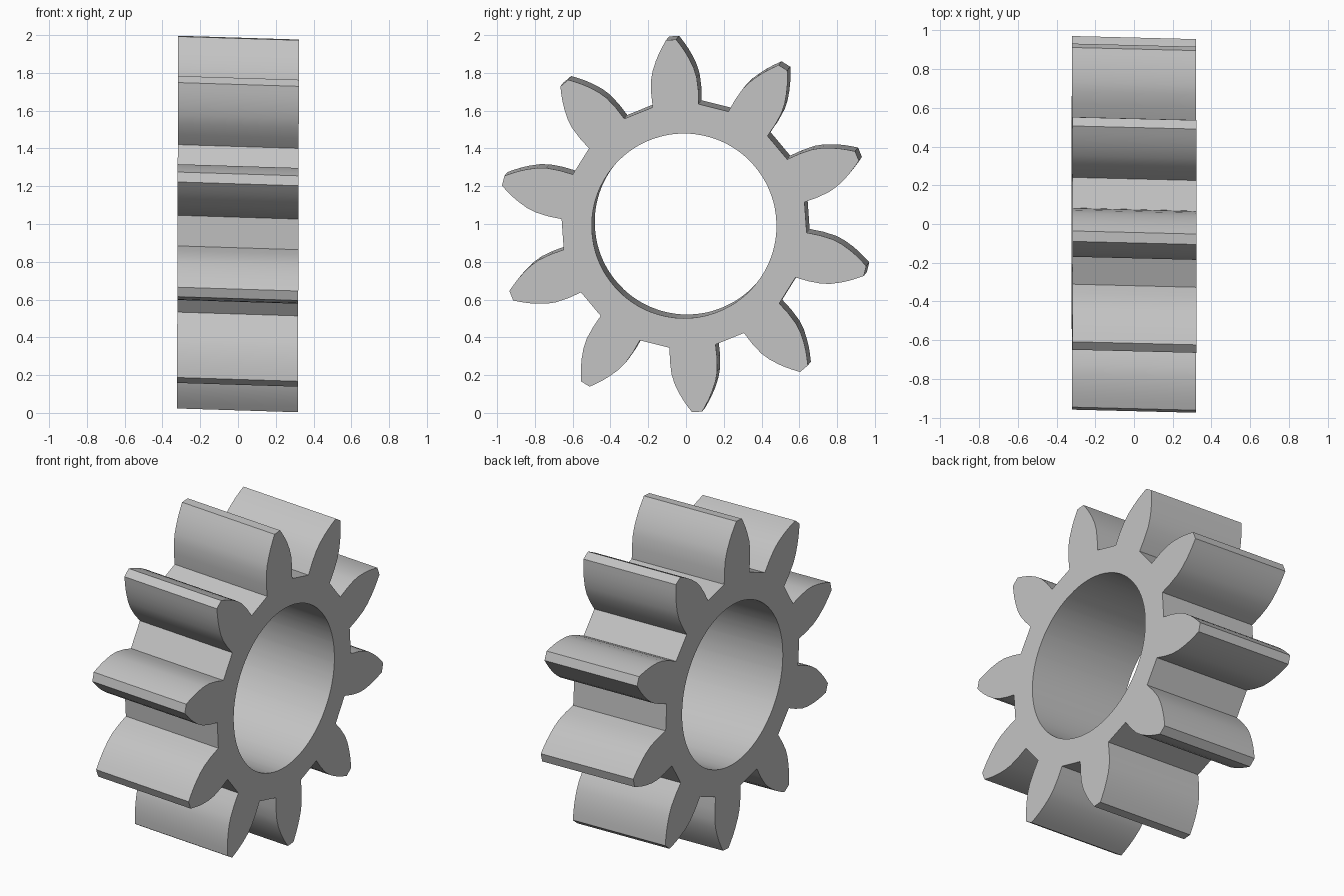
import bpy, bmesh, math

if "Cube" in bpy.data.objects:
    bpy.data.objects.remove(bpy.data.objects["Cube"], do_unlink=True)

TEETH, BORE, HALF = 10, 0.489, 0.32
PITCH = 2 * math.pi / TEETH
START = math.radians(94)

# Half of one tooth: (distance along the tooth axis, half width), root to tip
flank = [(0.638, 0.122), (0.71, 0.125), (0.78, 0.121), (0.83, 0.109),
         (0.88, 0.089), (0.92, 0.069), (0.955, 0.048), (0.987, 0.027)]

# Full tooth, then two points along the flat root to the next tooth
tooth = [(r, -w) for r, w in flank] + [(r, w) for r, w in reversed(flank)]
root_a = tooth[-1]
r0, w0 = flank[0]
root_b = (r0 * math.cos(PITCH) + w0 * math.sin(PITCH),
          r0 * math.sin(PITCH) - w0 * math.cos(PITCH))
for t in (1 / 3, 2 / 3):
    tooth.append(tuple(a + (b - a) * t for a, b in zip(root_a, root_b)))

# Polar outline of the whole gear
outline = [(math.hypot(u, v), START + k * PITCH + math.atan2(v, u))
           for k in range(TEETH) for u, v in tooth]

bm = bmesh.new()


def ring(side, bore):
    """One loop of vertices on an end face; the axis leans slightly."""
    loop = []
    for radius, angle in outline:
        r = BORE if bore else radius
        y, z = r * math.cos(angle), r * math.sin(angle)
        loop.append(bm.verts.new((side * HALF + 0.003 * z,
                                  -0.002 - 0.008 * side + y,
                                  1.0 - 0.01 * side + z)))
    return loop


def bridge(a, b):
    n = len(a)
    for i in range(n):
        j = (i + 1) % n
        bm.faces.new((a[i], a[j], b[j], b[i]))


# Outer teeth, two end faces and the bore wall
loops = [ring(-1, False), ring(1, False), ring(1, True), ring(-1, True)]
for i in range(4):
    bridge(loops[i], loops[(i + 1) % 4])
bmesh.ops.recalc_face_normals(bm, faces=bm.faces)

mesh = bpy.data.meshes.new("gear_wheel")
bm.to_mesh(mesh)
bm.free()
gear = bpy.data.objects.new("gear_wheel", mesh)
bpy.context.collection.objects.link(gear)

# Plain grey finish
grey = bpy.data.materials.new("light_grey")
grey.use_nodes = True
colour = (0.55, 0.55, 0.55, 1)
grey.diffuse_color = colour
grey.node_tree.nodes["Principled BSDF"].inputs["Base Color"].default_value = colour
mesh.materials.append(grey)

bpy.ops.object.select_all(action="DESELECT")
gear.select_set(True)
bpy.context.view_layer.objects.active = gear
bpy.ops.object.shade_smooth_by_angle(angle=math.radians(30))
